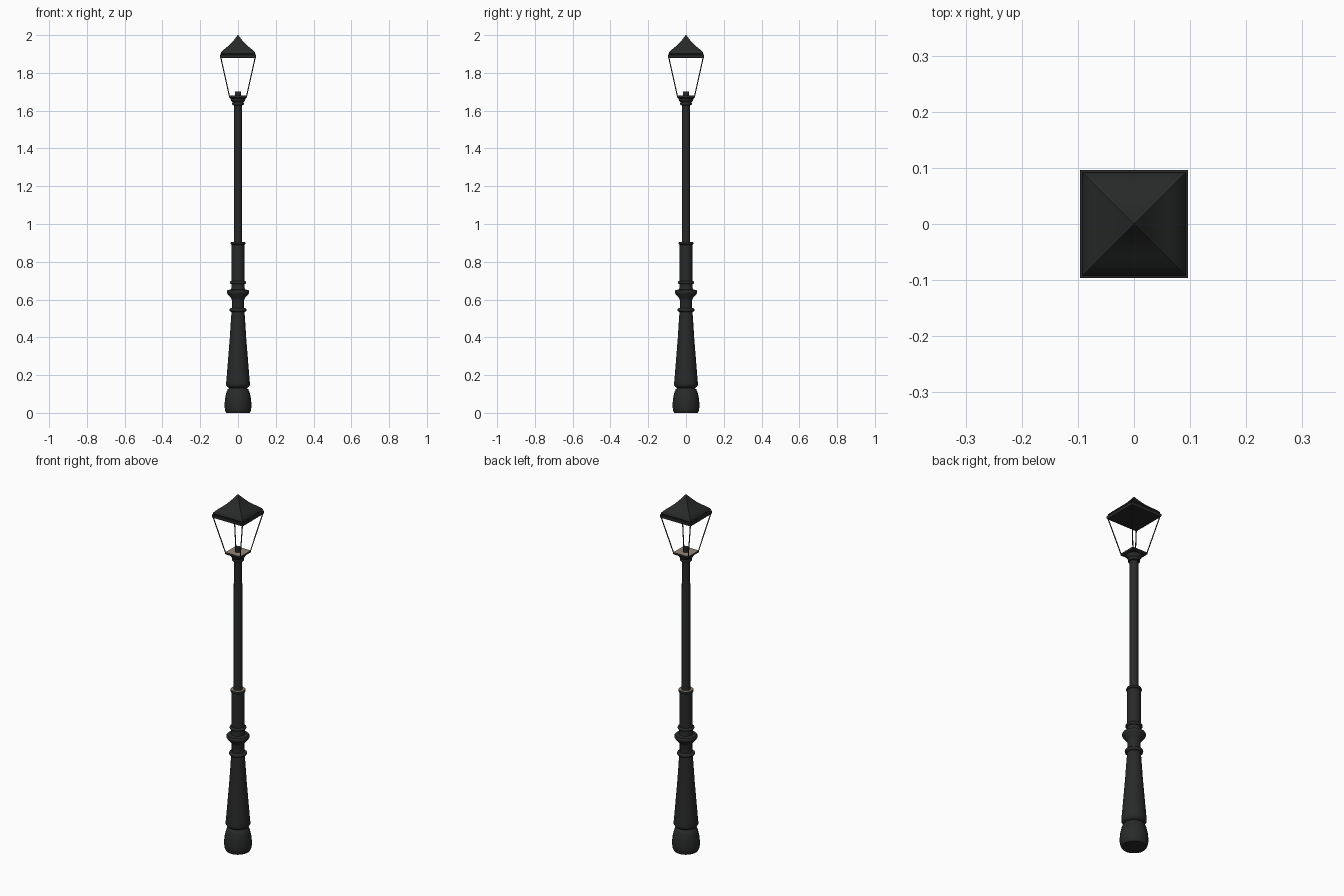
import bpy, bmesh, math
from mathutils import Vector

if "Cube" in bpy.data.objects:
    bpy.data.objects.remove(bpy.data.objects["Cube"])


def material(name, rgb):
    m = bpy.data.materials.new(name)
    m.diffuse_color = (*rgb, 1)
    m.use_nodes = True
    m.node_tree.nodes["Principled BSDF"].inputs["Base Color"].default_value = m.diffuse_color
    return m


IRON = material("black iron", (0.021, 0.022, 0.022))
TAN = material("weathered tan", (0.30, 0.24, 0.18))


def lathe(name, profile, sides=32, turn=0.0, smooth=True, tan=None):
    """Revolve (half width, z) points; four sides gives a square section."""
    k = 1 / math.cos(math.pi / 4) if sides == 4 else 1
    bm = bmesh.new()
    rings = []
    for r, z in profile:
        rings.append([bm.verts.new((r * k * math.cos(turn + 2 * math.pi * i / sides),
                                    r * k * math.sin(turn + 2 * math.pi * i / sides), z))
                      for i in range(sides)])
    for a, b in zip(rings, rings[1:]):
        for i in range(sides):
            j = (i + 1) % sides
            bm.faces.new((a[i], a[j], b[j], b[i]))
    bm.faces.new(rings[0][::-1])
    bm.faces.new(rings[-1])
    bmesh.ops.remove_doubles(bm, verts=bm.verts, dist=1e-5)
    bm.normal_update()
    # level upward faces inside the given height range are tan
    for f in bm.faces:
        if tan and f.normal.z > 0.9 and tan[0] < f.calc_center_median().z < tan[1]:
            f.material_index = 1
    me = bpy.data.meshes.new(name)
    bm.to_mesh(me)
    bm.free()
    ob = bpy.data.objects.new(name, me)
    bpy.context.collection.objects.link(ob)
    me.materials.append(IRON)
    me.materials.append(TAN)
    if smooth:
        bpy.ops.object.select_all(action='DESELECT')
        ob.select_set(True)
        bpy.context.view_layer.objects.active = ob
        bpy.ops.object.shade_smooth_by_angle(angle=math.radians(35))
    return ob


# bulbous foot
lathe("foot", [(0.062, 0), (0.068, 0.012), (0.071, 0.03), (0.071, 0.05), (0.068, 0.08),
               (0.061, 0.11), (0.054, 0.126), (0.045, 0.132)])

# tapered lower shaft
lathe("lower_shaft", [(0.045, 0.13), (0.056, 0.137), (0.063, 0.147), (0.063, 0.158),
                      (0.060, 0.19), (0.052, 0.29), (0.044, 0.39), (0.037, 0.50),
                      (0.034, 0.535)])


# rounded rings
def ring(name, z, r, h):
    pts = [(r - h * 0.5 * (1 - math.sin(math.pi * t / 6)), z - h * 0.5 * math.cos(math.pi * t / 6))
           for t in range(7)]
    lathe(name, pts)


ring("lower_ring", 0.545, 0.046, 0.02)
ring("upper_ring", 0.69, 0.043, 0.016)

# flared collar
lathe("collar", [(0.032, 0.54), (0.032, 0.595), (0.036, 0.607), (0.056, 0.630), (0.059, 0.636),
                 (0.059, 0.644), (0.055, 0.650), (0.036, 0.654), (0.034, 0.69)])

# sleeve with a pale top rim
lathe("sleeve", [(0.034, 0.68), (0.034, 0.89), (0.038, 0.893), (0.039, 0.899), (0.037, 0.905),
                 (0.021, 0.905)], tan=(0.9, 0.91))

# slim pole and capital
lathe("pole", [(0.0225, 0.89), (0.0215, 1.64)])
lathe("capital", [(0.021, 1.628), (0.030, 1.630), (0.031, 1.638), (0.029, 1.645), (0.036, 1.652),
                  (0.039, 1.660), (0.038, 1.670)])

# square lantern floor, pale on top, and lamp socket
SQ = math.pi / 4
lathe("lantern_floor", [(0.040, 1.664), (0.047, 1.669), (0.047, 1.679)], 4, SQ, False, (1.67, 1.69))
lathe("lamp_socket", [(0.016, 1.678), (0.016, 1.702)], 20)

# four slanted corner bars
for sx in (-1, 1):
    for sy in (-1, 1):
        a = Vector((sx * 0.045, sy * 0.045, 1.674))
        b = Vector((sx * 0.0915, sy * 0.0915, 1.884))
        d = b - a
        bar = lathe("corner_bar", [(0.0028, 0), (0.0028, d.length)], 8)
        bar.location = a
        bar.rotation_mode = 'QUATERNION'
        bar.rotation_quaternion = d.to_track_quat('Z', 'Y')

# eave slab and swept pyramid roof
lathe("eave", [(0.094, 1.880), (0.096, 1.884), (0.096, 1.896), (0.088, 1.898)], 4, SQ, False)
lathe("roof", [(0.088, 1.895), (0.092, 1.903), (0.091, 1.908), (0.076, 1.923), (0.058, 1.937),
               (0.042, 1.951), (0.028, 1.966), (0.015, 1.982), (0.003, 1.998), (0.001, 2.0)],
      4, SQ, True)
